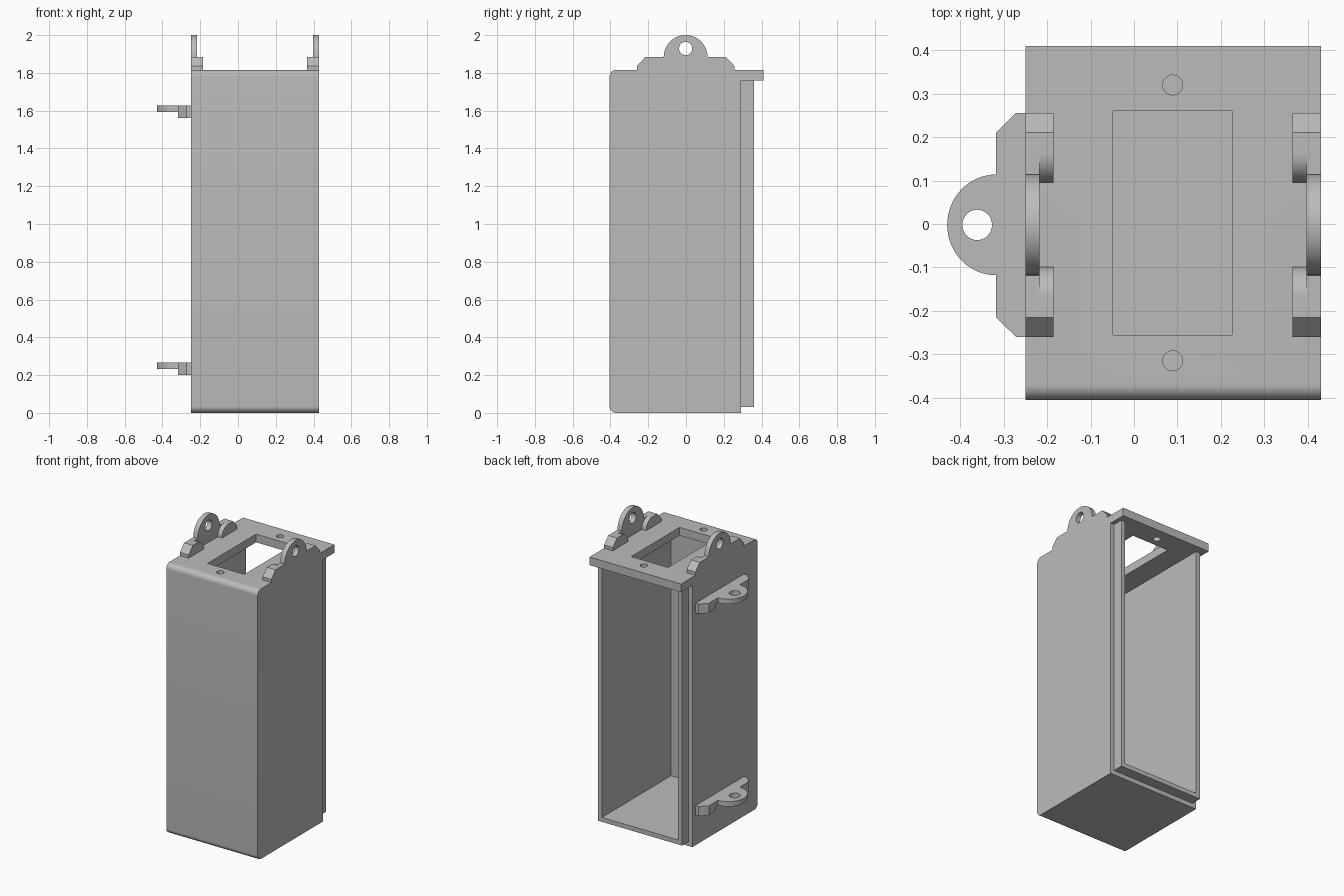
import bpy, bmesh, math
from mathutils import Vector

if "Cube" in bpy.data.objects:
    bpy.data.objects.remove(bpy.data.objects["Cube"])

grey = bpy.data.materials.new("plain grey")
grey.diffuse_color = (0.5, 0.5, 0.5, 1)
grey.use_nodes = True
grey.node_tree.nodes["Principled BSDF"].inputs["Base Color"].default_value = grey.diffuse_color


def prism(name, pts, d0, d1, place):
    """Extrude a 2D profile from depth d0 to d1; place maps (u, v, depth) to xyz."""
    bm = bmesh.new()
    a = [bm.verts.new(place(u, v, d0)) for u, v in pts]
    b = [bm.verts.new(place(u, v, d1)) for u, v in pts]
    n = len(pts)
    bm.faces.new(a)
    bm.faces.new(b[::-1])
    for i in range(n):
        bm.faces.new((a[i], b[i], b[(i + 1) % n], a[(i + 1) % n]))
    bmesh.ops.recalc_face_normals(bm, faces=bm.faces)
    me = bpy.data.meshes.new(name)
    bm.to_mesh(me)
    bm.free()
    me.materials.append(grey)
    ob = bpy.data.objects.new(name, me)
    bpy.context.collection.objects.link(ob)
    return ob


def arc(cu, cv, r, a0, a1, n):
    return [(cu + r * math.cos(math.radians(a0 + (a1 - a0) * i / n)),
             cv + r * math.sin(math.radians(a0 + (a1 - a0) * i / n))) for i in range(n + 1)]


def box(name, x0, x1, y0, y1, z0, z1):
    return prism(name, [(x0, y0), (x1, y0), (x1, y1), (x0, y1)], z0, z1, lambda u, v, d: (u, v, d))


def boolean(ob, tool, op):
    """Apply a boolean and discard the tool object."""
    mod = ob.modifiers.new(op, 'BOOLEAN')
    mod.operation, mod.solver, mod.object = op, 'EXACT', tool
    bpy.context.view_layer.objects.active = ob
    bpy.ops.object.modifier_apply(modifier=mod.name)
    bpy.data.objects.remove(tool)


def finish(ob):
    """Clean flat areas, then smooth only the rounded ones."""
    bm = bmesh.new()
    bm.from_mesh(ob.data)
    bmesh.ops.remove_doubles(bm, verts=bm.verts, dist=1e-5)
    bmesh.ops.dissolve_limit(bm, angle_limit=0.01, verts=bm.verts, edges=bm.edges)
    bm.to_mesh(ob.data)
    bm.free()
    bpy.ops.object.select_all(action='DESELECT')
    ob.select_set(True)
    bpy.context.view_layer.objects.active = ob
    bpy.ops.object.shade_smooth_by_angle(angle=math.radians(25))


# Housing: side profile with rounded front edges and an overhanging top plate
X0, X1, TOP, R = -0.25, 0.43, 1.815, 0.035
profile = ([(0.29, 0)] + arc(-0.405 + R, R, R, 270, 180, 10)
           + arc(-0.405 + R, TOP - R, R, 180, 90, 10)
           + [(0.41, TOP), (0.41, 1.76), (0.29, 1.76)])
housing = prism("housing", profile, X0, X1, lambda u, v, d: (d, u, v))

# Rear lip, hollow inside, top window and screw holes
boolean(housing, box("lip", -0.222, 0.402, 0.1, 0.36, 0.03, 1.78), 'UNION')
boolean(housing, box("cavity", -0.193, 0.373, -0.375, 0.6, 0.06, 1.76), 'DIFFERENCE')
boolean(housing, box("window", -0.048, 0.226, -0.255, 0.26, 1.5, 1.95), 'DIFFERENCE')
for y in (-0.315, 0.32):
    hole = prism("screw_hole", arc(0.089, y, 0.023, 0, 345, 23), 1.5, 1.95, lambda u, v, d: (u, v, d))
    boolean(housing, hole, 'DIFFERENCE')
finish(housing)


# Hinge lug: thin plate with a round pierced ear, plus two thick shoulder blocks
def lug(name, place):
    h, t, w = 0.069, 0.033, 0.065
    plate = ([(-0.258, 0), (-0.258, 0.022), (-0.213, h)]
             + arc(0, h, 0.116, 180, 0, 32)
             + [(0.213, h), (0.258, 0.022), (0.258, 0)])
    ob = prism(name, plate, 0, t, place)
    boolean(ob, prism("pin_hole", arc(0, 0.114, 0.035, 0, 348.75, 31), -0.1, 0.1, place), 'DIFFERENCE')
    for s in (-1, 1):
        block = ([(0.258, 0), (0.258, 0.022), (0.213, h)]
                 + arc(0.097 + h - 0.002, 0.002, h - 0.002, 90, 180, 12) + [(0.097, 0)])
        boolean(ob, prism("shoulder", [(s * u, v) for u, v in block], t, w, place), 'UNION')
    finish(ob)


lug("top_left_lug", lambda u, v, d: (X0 + d, u - 0.002, TOP + v))
lug("top_right_lug", lambda u, v, d: (X1 - d, u - 0.002, TOP + v))
for name, z in (("upper_side_lug", 1.627), ("lower_side_lug", 0.266)):
    lug(name, lambda u, v, d, z=z: (X0 - v * 0.973, u - 0.002, z - d))
